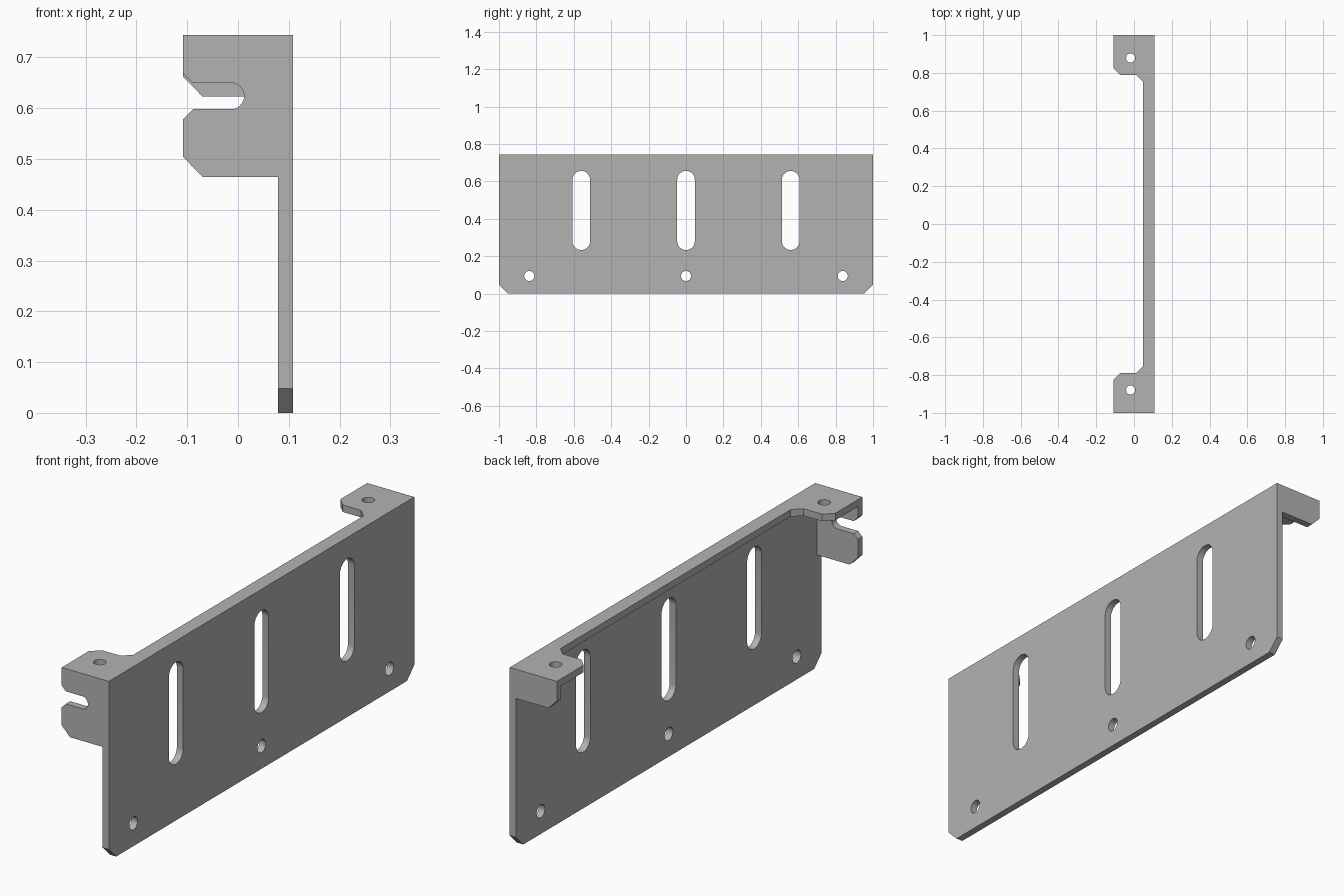
import bpy, bmesh, math
from mathutils import Matrix, Vector

if "Cube" in bpy.data.objects:
    bpy.data.objects.remove(bpy.data.objects["Cube"])

W, TOP, T = 0.108, 0.744, 0.029      # half width, height, sheet thickness
X, Y, Z = Vector((1, 0, 0)), Vector((0, 1, 0)), Vector((0, 0, 1))

steel = bpy.data.materials.new("grey steel")
steel.use_nodes = True
steel.diffuse_color = (0.45, 0.45, 0.45, 1)
steel.node_tree.nodes["Principled BSDF"].inputs["Base Color"].default_value = (0.45, 0.45, 0.45, 1)


def arc(u, v, r, start, end, n=16):
    angles = [math.radians(start + (end - start) * i / n) for i in range(n + 1)]
    return [(u + r * math.cos(a), v + r * math.sin(a)) for a in angles]


def hole(u, v, r):
    return arc(u, v, r, 0, 360, 32)[:-1]


def slot(u, low, high, r):
    return arc(u, high - r, r, 0, 180) + arc(u, low + r, r, 180, 360)


def sheet(name, loops, u, v, centre):
    """Flat sheet of thickness T: first loop is the outline, the rest are holes."""
    curve = bpy.data.curves.new(name, "CURVE")
    curve.dimensions, curve.fill_mode, curve.extrude = "2D", "BOTH", T / 2
    for loop in loops:
        spline = curve.splines.new("POLY")
        spline.points.add(len(loop) - 1)
        for point, (a, b) in zip(spline.points, loop):
            point.co = (a, b, 0, 1)
        spline.use_cyclic_u = True
    temp = bpy.data.objects.new(name + "_outline", curve)
    bpy.context.collection.objects.link(temp)
    mesh = bpy.data.meshes.new_from_object(
        temp.evaluated_get(bpy.context.evaluated_depsgraph_get()))
    bpy.data.objects.remove(temp)
    # Place the sheet, weld it and merge the cap triangles
    frame = Matrix((u, v, u.cross(v))).transposed().to_4x4()
    mesh.transform(Matrix.Translation(centre) @ frame)
    bm = bmesh.new()
    bm.from_mesh(mesh)
    bmesh.ops.remove_doubles(bm, verts=bm.verts, dist=1e-5)
    bmesh.ops.recalc_face_normals(bm, faces=bm.faces)
    bm.to_mesh(mesh)
    bm.free()
    mesh.materials.clear()
    mesh.materials.append(steel)
    obj = bpy.data.objects.new(name, mesh)
    bpy.context.collection.objects.link(obj)
    return obj


# Tall back plate with adjustment slots and fixing holes
c = 0.048
plate = [(-1, c), (c - 1, 0), (1 - c, 0), (1, c), (1, TOP), (-1, TOP)]
plate_cuts = [slot(y, 0.233, 0.656, 0.047) for y in (-0.56, 0, 0.56)]
plate_cuts += [hole(y, 0.094, 0.027) for y in (-0.838, 0, 0.838)]
bracket = sheet("bracket", [plate] + plate_cuts, Y, Z, X * (W - T / 2))

# Top flange with a wide drilled tab at each end
tab = [(-W, 1), (-W, 0.824), (-0.072, 0.788), (0.013, 0.788), (0.048, 0.754)]
flange = [(W, 1)] + tab + [(x, -y) for x, y in reversed(tab)] + [(W, -1)]
flange_cuts = [hole(-0.018, y, 0.024) for y in (-0.879, 0.879)]
top_flange = sheet("top_flange", [flange] + flange_cuts, X, Y, Z * (TOP - T / 2))

# Front ear with an open slot
mid, r = 0.624, 0.026
ear = [(W, TOP), (-W, TOP), (-W, mid + r + 0.019), (-0.089, mid + r)]
ear += arc(-0.014, mid, r, 90, -90)
ear += [(-0.089, mid - r), (-W, mid - r - 0.019), (-W, 0.504), (-0.07, 0.465), (W, 0.465)]
front_ear = sheet("front_ear", [ear], X, Z, Y * (T / 2 - 1))

# Short rear ear with one clipped corner
ear = [(W, TOP), (-W, TOP), (-W, 0.662), (-0.07, 0.623), (W, 0.623)]
rear_ear = sheet("rear_ear", [ear], X, Z, Y * (1 - T / 2))

# Fuse all sheets into one folded bracket
for part in (top_flange, front_ear, rear_ear):
    fuse = bracket.modifiers.new("fuse " + part.name, "BOOLEAN")
    fuse.operation, fuse.solver, fuse.object = "UNION", "EXACT", part
fused = bpy.data.meshes.new_from_object(
    bracket.evaluated_get(bpy.context.evaluated_depsgraph_get()))
bracket.modifiers.clear()
bracket.data = fused
for part in (top_flange, front_ear, rear_ear):
    bpy.data.objects.remove(part)

bm = bmesh.new()
bm.from_mesh(fused)
bmesh.ops.remove_doubles(bm, verts=bm.verts, dist=1e-5)
bmesh.ops.dissolve_limit(bm, angle_limit=math.radians(1), verts=bm.verts, edges=bm.edges)
bm.to_mesh(fused)
bm.free()

# Smooth the round cuts, keep the folds sharp
bpy.ops.object.select_all(action="DESELECT")
bracket.select_set(True)
bpy.context.view_layer.objects.active = bracket
bpy.ops.object.shade_smooth_by_angle(angle=math.radians(30))
